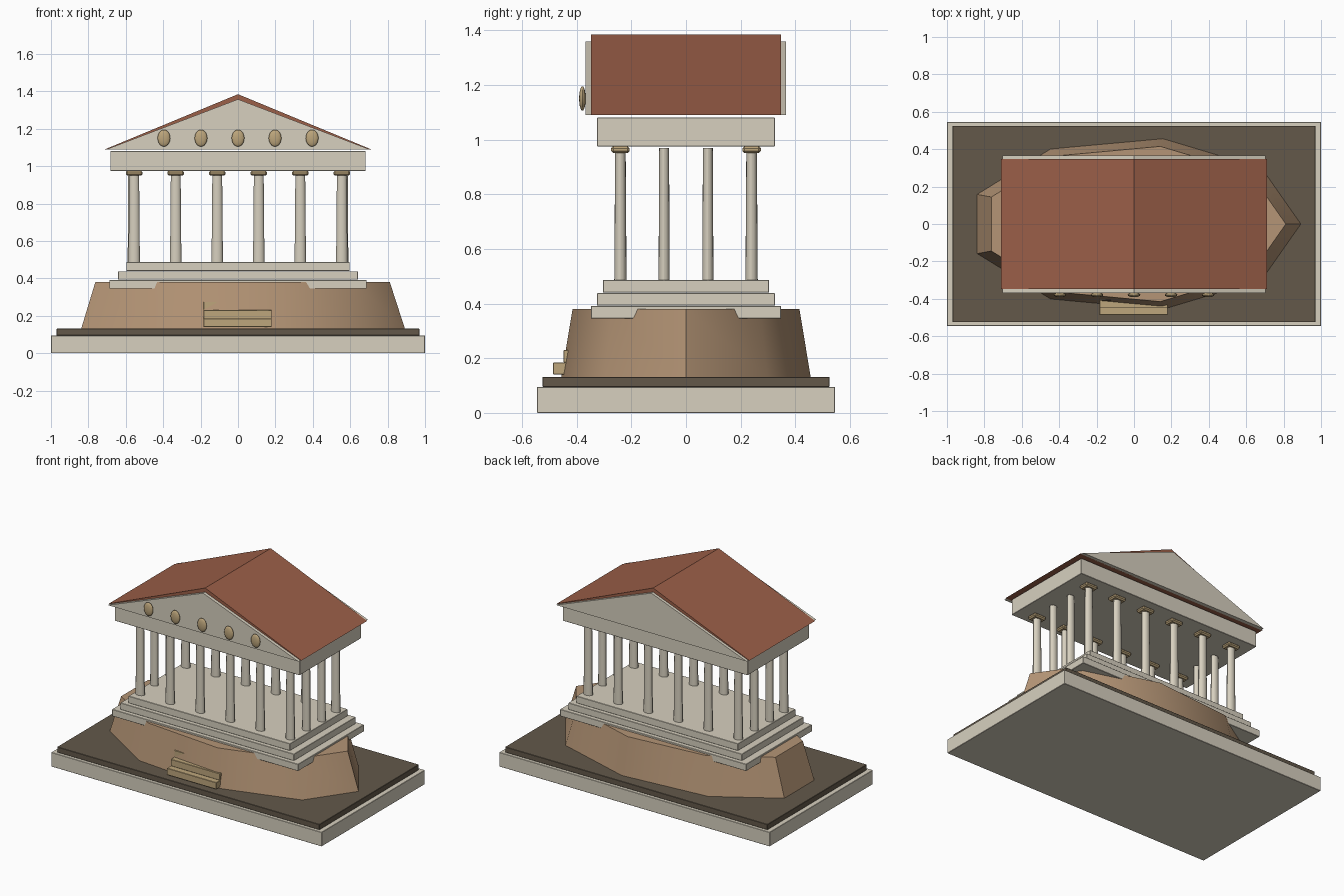
import bpy, bmesh, math

if "Cube" in bpy.data.objects:
    bpy.data.objects.remove(bpy.data.objects["Cube"])


def material(name, rgb):
    m = bpy.data.materials.new(name)
    m.diffuse_color = (*rgb, 1)
    m.use_nodes = True
    m.node_tree.nodes["Principled BSDF"].inputs["Base Color"].default_value = m.diffuse_color
    return m


STONE = material("pale_stone", (0.68, 0.63, 0.52))
EARTH = material("dark_earth", (0.125, 0.098, 0.068))
ROCK = material("rock", (0.46, 0.30, 0.18))
TAN = material("sandstone", (0.51, 0.38, 0.20))
TILE = material("roof_tile", (0.33, 0.115, 0.065))


def add(name, bm, mat, smooth=None):
    bmesh.ops.recalc_face_normals(bm, faces=bm.faces[:])
    me = bpy.data.meshes.new(name)
    bm.to_mesh(me)
    bm.free()
    ob = bpy.data.objects.new(name, me)
    bpy.context.collection.objects.link(ob)
    me.materials.append(mat)
    if smooth:
        bpy.ops.object.select_all(action='DESELECT')
        ob.select_set(True)
        bpy.context.view_layer.objects.active = ob
        bpy.ops.object.shade_smooth_by_angle(angle=math.radians(smooth))
    return ob


def box(name, x0, x1, y0, y1, z0, z1, mat, bevel=0.0):
    bm = bmesh.new()
    bmesh.ops.create_cube(bm, size=1)
    for v in bm.verts:
        v.co = (x0 + (v.co.x + .5) * (x1 - x0),
                y0 + (v.co.y + .5) * (y1 - y0),
                z0 + (v.co.z + .5) * (z1 - z0))
    if bevel:
        bmesh.ops.bevel(bm, geom=bm.edges[:], offset=bevel, segments=1, affect='EDGES')
    return add(name, bm, mat)


def slab(name, hx, hy, z0, z1, mat):
    return box(name, -hx, hx, -hy, hy, z0, z1, mat, 0.002)


def frustum(name, x, y, z0, z1, rx, ry, taper, sides, mat, smooth):
    """Elliptical tapered drum."""
    bm = bmesh.new()
    bmesh.ops.create_cone(bm, cap_ends=True, segments=sides,
                          radius1=1, radius2=taper, depth=1)
    # start the first corner on +x
    ang = min((math.atan2(v.co.y, v.co.x) % (2 * math.pi / sides) for v in bm.verts))
    c, s = math.cos(-ang), math.sin(-ang)
    for v in bm.verts:
        px, py = v.co.x * c - v.co.y * s, v.co.x * s + v.co.y * c
        v.co = (x + px * rx, y + py * ry, z0 + (v.co.z + .5) * (z1 - z0))
    return add(name, bm, mat, smooth)


def gable(name, hx, y0, y1, z0, z1, mat):
    """Triangular prism running along y."""
    bm = bmesh.new()
    f = bm.faces.new([bm.verts.new(p) for p in ((-hx, y0, z0), (hx, y0, z0), (0, y0, z1))])
    r = bmesh.ops.extrude_face_region(bm, geom=[f])
    verts = [g for g in r["geom"] if isinstance(g, bmesh.types.BMVert)]
    bmesh.ops.translate(bm, verts=verts, vec=(0, y1 - y0, 0))
    return add(name, bm, mat)


# Display base and ground
slab("base", 1.0, 0.545, 0, 0.095, STONE)
slab("ground_slab", 0.97, 0.525, 0.095, 0.132, EARTH)

# Nine-sided rocky hill
frustum("hill", 0, 0, 0.132, 0.38, 0.892, 0.463, 0.91, 9, ROCK, 45)

# Small stair sunk into the front of the hill
for i in range(3):
    y = -0.486 + 0.0385 * i
    box(f"stair_{i + 1}", -0.185, 0.18, y, y + 0.08,
        0.14 + 0.045 * i, 0.185 + 0.045 * i, TAN, 0.002)

# Stepped temple platform
for i, (hx, hy, z0, z1) in enumerate(((0.688, 0.348, 0.345, 0.391),
                                      (0.642, 0.326, 0.393, 0.438),
                                      (0.597, 0.304, 0.440, 0.487))):
    slab(f"platform_step_{i + 1}", hx, hy, z0, z1, STONE)

# Front and back column rows with capitals
for side, y in (("front", -0.24), ("back", 0.24)):
    for i in range(6):
        x = -0.555 + 0.222 * i
        frustum(f"{side}_column_{i + 1}", x, y, 0.487, 0.955, 0.0305, 0.0225, 0.86, 16, STONE, 30)
        box(f"{side}_capital_{i + 1}", x - 0.045, x + 0.045, y - 0.034, y + 0.034,
            0.950, 0.976, TAN, 0.008)

# Plain side columns
for side, x in (("left", -0.562), ("right", 0.562)):
    for i, y in enumerate((-0.08, 0.08)):
        frustum(f"{side}_column_{i + 1}", x, y, 0.487, 0.969, 0.028, 0.0205, 0.88, 16, STONE, 30)

# Entablature, roof and pediments
slab("entablature", 0.683, 0.325, 0.975, 1.08, STONE)
gable("roof", 0.712, -0.347, 0.347, 1.09, 1.385, TILE)
gable("front_pediment", 0.704, -0.368, -0.342, 1.09, 1.358, STONE)
gable("back_pediment", 0.704, 0.342, 0.366, 1.09, 1.358, STONE)

# Oval medallions on the front pediment
for i in range(5):
    bm = bmesh.new()
    bmesh.ops.create_uvsphere(bm, u_segments=16, v_segments=10, radius=1)
    for v in bm.verts:
        v.co = (-0.396 + 0.198 * i + v.co.x * 0.034,
                -0.379 + v.co.y * 0.012,
                1.15 + v.co.z * 0.045)
    add(f"medallion_{i + 1}", bm, TAN, 40)
